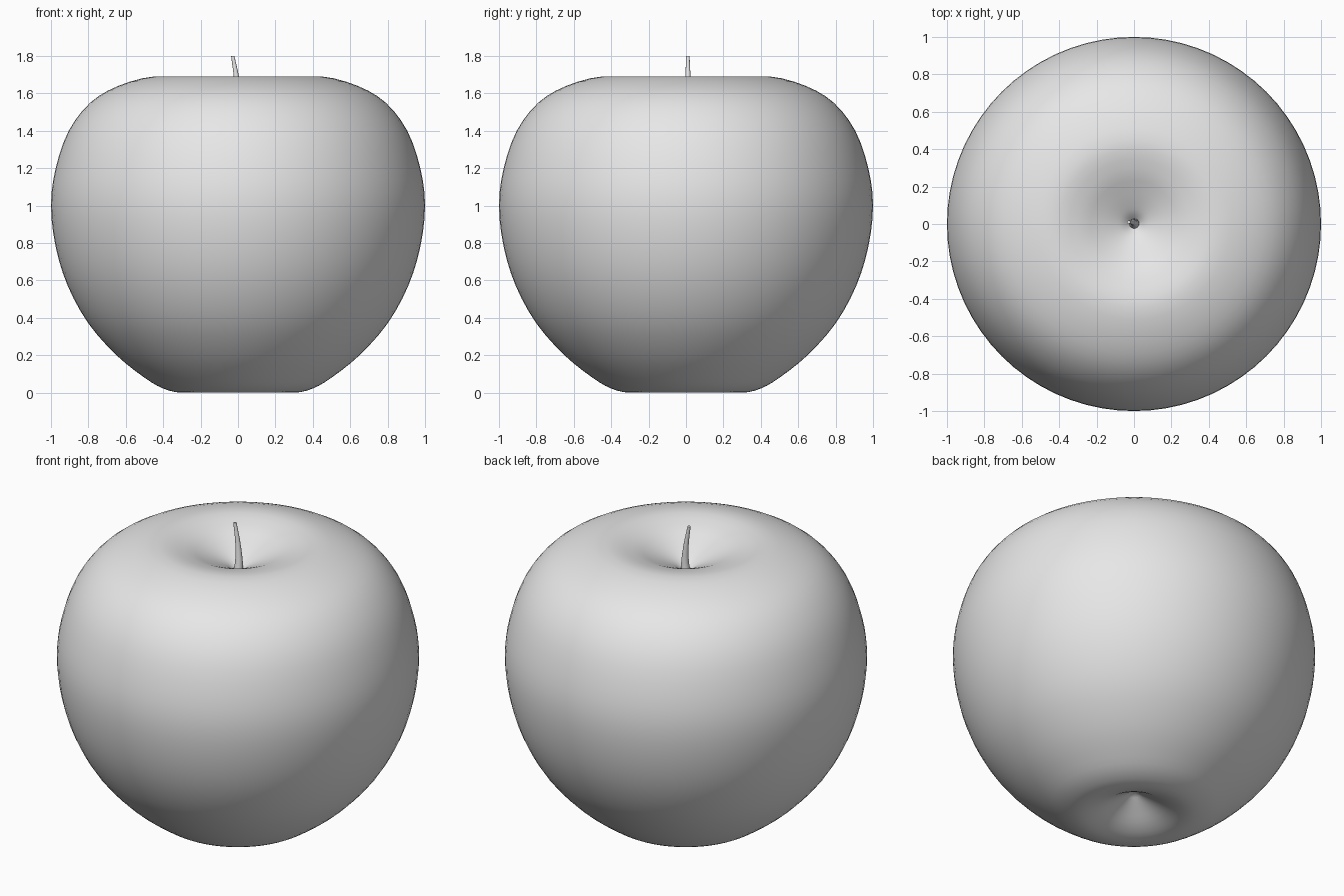
import bpy
import bmesh
from math import radians
from mathutils import Vector

cube = bpy.data.objects.get("Cube")
if cube:
    bpy.data.objects.remove(cube, do_unlink=True)


def make_material(name, rgb):
    mat = bpy.data.materials.new(name)
    mat.use_nodes = True
    mat.diffuse_color = (*rgb, 1)
    mat.node_tree.nodes["Principled BSDF"].inputs["Base Color"].default_value = (*rgb, 1)
    return mat


def smooth_path(points, steps):
    """Catmull-Rom curve through the points."""
    pts = [Vector(p) for p in points]
    pts = [2 * pts[0] - pts[1]] + pts + [2 * pts[-1] - pts[-2]]
    path = []
    for a, b, c, d in zip(pts, pts[1:], pts[2:], pts[3:]):
        for i in range(steps):
            t = i / steps
            path.append(0.5 * (2 * b + (c - a) * t + (2 * a - 5 * b + 4 * c - d) * t ** 2
                               + (3 * b - a - 3 * c + d) * t ** 3))
    return path + [pts[-2]]


def finish(obj, material, angle):
    bpy.context.collection.objects.link(obj)
    obj.data.materials.append(material)
    bpy.ops.object.select_all(action="DESELECT")
    obj.select_set(True)
    bpy.context.view_layer.objects.active = obj
    bpy.ops.object.shade_smooth_by_angle(angle=radians(angle))


grey = make_material("plain grey", (0.8, 0.8, 0.8))

# Fruit body: half profile (radius, height) from bottom dimple to top dimple
profile = [(0, 0.14), (0.1, 0.08), (0.2, 0.025), (0.3, 0), (0.4, 0.022), (0.5, 0.08),
           (0.65, 0.2), (0.8, 0.37), (0.91, 0.57), (0.975, 0.78), (1, 1), (0.975, 1.2),
           (0.905, 1.4), (0.79, 1.55), (0.64, 1.64), (0.45, 1.69), (0.3, 1.665),
           (0.2, 1.625), (0.1, 1.578), (0.05, 1.548), (0, 1.5)]
bm = bmesh.new()
verts = [bm.verts.new((max(p.x, 0), 0, max(p.y, 0))) for p in smooth_path(profile, 3)]
edges = [bm.edges.new(pair) for pair in zip(verts, verts[1:])]
bmesh.ops.spin(bm, geom=verts + edges, axis=(0, 0, 1), cent=(0, 0, 0),
               angle=radians(360), steps=72, use_duplicate=False)
bmesh.ops.remove_doubles(bm, verts=bm.verts, dist=0.0005)
bmesh.ops.recalc_face_normals(bm, faces=bm.faces)
mesh = bpy.data.meshes.new("fruit_body")
bm.to_mesh(mesh)
bm.free()
finish(bpy.data.objects.new("fruit_body", mesh), grey, 60)

# Stem: tapered rings along a gently bent path (x, y, z, radius)
stem = [(0, 0, 1.49, 0.03), (0.002, 0.006, 1.58, 0.021),
        (-0.009, 0.01, 1.69, 0.014), (-0.028, 0.01, 1.8, 0.009)]
bm = bmesh.new()
previous = None
for x, y, z, radius in smooth_path(stem, 4):
    ring = bmesh.ops.create_circle(bm, segments=16, radius=radius)["verts"]
    bmesh.ops.translate(bm, verts=ring, vec=(x, y, z))
    if previous:
        for i in range(16):
            j = (i + 1) % 16
            bm.faces.new((previous[i], previous[j], ring[j], ring[i]))
    else:
        bm.faces.new(ring)
    previous = ring
bm.faces.new(previous)
bmesh.ops.recalc_face_normals(bm, faces=bm.faces)
mesh = bpy.data.meshes.new("stem")
bm.to_mesh(mesh)
bm.free()
finish(bpy.data.objects.new("stem", mesh), grey, 40)
